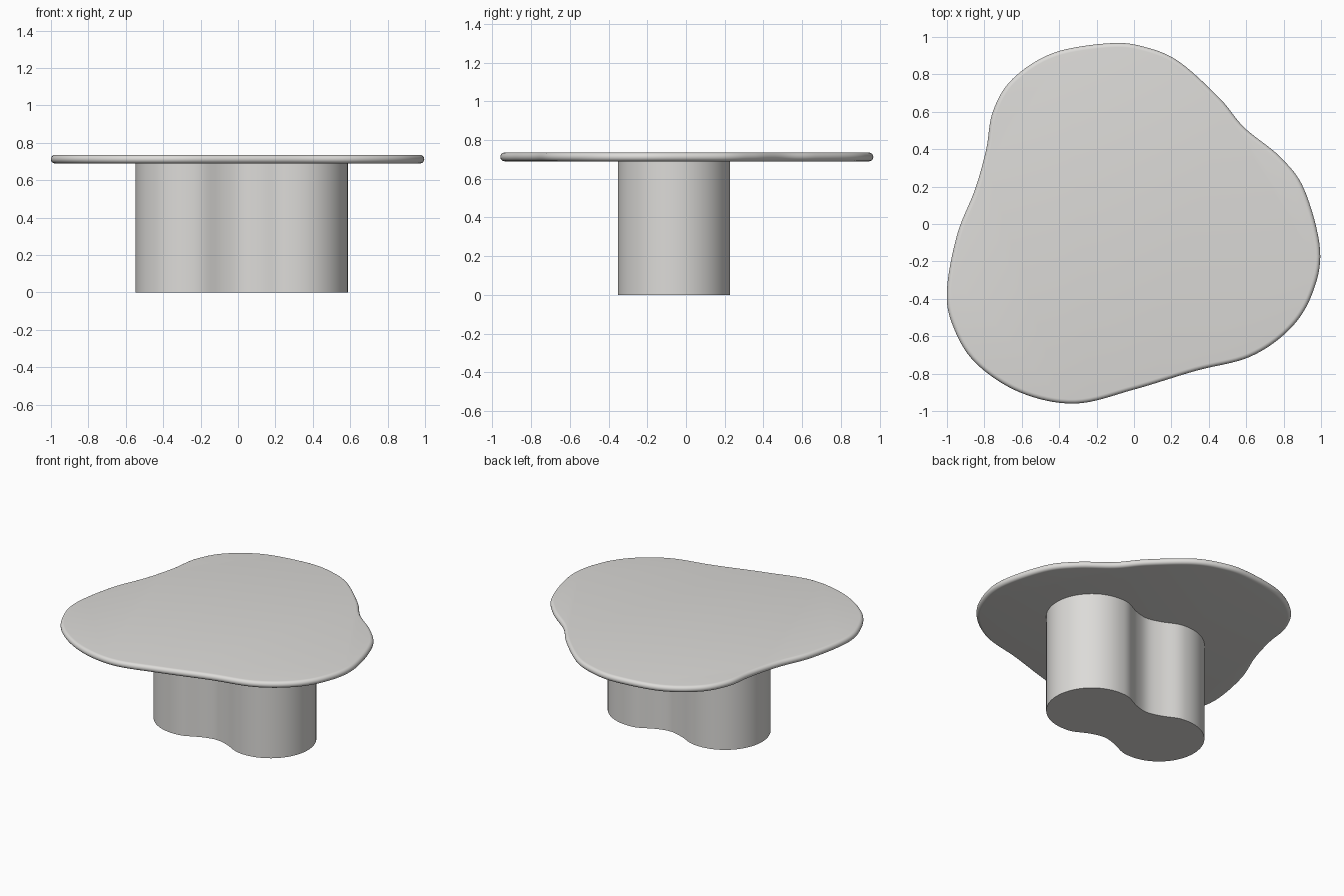
import bpy, bmesh, math
from mathutils import Vector

if "Cube" in bpy.data.objects:
    bpy.data.objects.remove(bpy.data.objects["Cube"])

mat = bpy.data.materials.new("warm light grey")
mat.diffuse_color = (0.72, 0.71, 0.69, 1)
mat.use_nodes = True
mat.node_tree.nodes["Principled BSDF"].inputs["Base Color"].default_value = mat.diffuse_color


def smooth_loop(pts, steps):
    """Closed Catmull-Rom curve through the points."""
    out, n = [], len(pts)
    for i in range(n):
        a, b, c, d = (Vector(pts[(i + k) % n]) for k in (-1, 0, 1, 2))
        for s in range(steps):
            t = s / steps
            out.append(0.5 * (2 * b + (c - a) * t + (2 * a - 5 * b + 4 * c - d) * t * t
                              + (3 * b - a - 3 * c + d) * t ** 3))
    return out


def inset(loop, dist):
    """Move a counter-clockwise loop inward along its normals."""
    n, out = len(loop), []
    for i in range(n):
        t = (loop[(i + 1) % n] - loop[i - 1]).normalized()
        out.append(loop[i] + Vector((-t.y, t.x)) * dist)
    return out


def stack(name, loop, profile):
    """Loft the loop through (inset, z) steps and cap both ends."""
    bm = bmesh.new()
    rings = [[bm.verts.new((p.x, p.y, z)) for p in inset(loop, d)] for d, z in profile]
    n = len(loop)
    for lo, hi in zip(rings, rings[1:]):
        for i in range(n):
            j = (i + 1) % n
            bm.faces.new((lo[i], lo[j], hi[j], hi[i]))
    bm.faces.new(rings[0][::-1])
    bm.faces.new(rings[-1])
    bmesh.ops.recalc_face_normals(bm, faces=bm.faces)
    me = bpy.data.meshes.new(name)
    bm.to_mesh(me)
    bm.free()
    me.materials.append(mat)
    ob = bpy.data.objects.new(name, me)
    bpy.context.collection.objects.link(ob)
    bpy.context.view_layer.objects.active = ob
    ob.select_set(True)
    bpy.ops.object.shade_smooth_by_angle(angle=math.radians(35))
    ob.select_set(False)
    return ob


# Tabletop: pebble outline, counter-clockwise, with a rounded rim
top_pts = [(0.995, -0.14), (0.91, 0.185), (0.78, 0.36), (0.59, 0.515), (0.46, 0.67),
           (0.245, 0.865), (0.07, 0.943), (-0.12, 0.967), (-0.43, 0.915), (-0.65, 0.775),
           (-0.755, 0.6), (-0.79, 0.4), (-0.85, 0.185), (-0.945, -0.055), (-1.0, -0.35),
           (-0.97, -0.54), (-0.85, -0.74), (-0.61, -0.9), (-0.315, -0.96), (0, -0.885),
           (0.33, -0.785), (0.62, -0.71), (0.83, -0.565), (0.95, -0.38)]
z0, z1 = 0.69, 0.735
h = (z1 - z0) / 2
rim = [(h * (1 - math.cos(a)), z0 + h + h * math.sin(a))
       for a in (math.pi * (k / 10 - 0.5) for k in range(11))]
stack("tabletop", smooth_loop(top_pts, 8), rim)

# Pedestal: two round lobes joined by a soft waist
cy, waist = -0.0625, 0.208
ped_pts = []
for cx, r, start in ((0.297, 0.29, -105), (-0.26, 0.288, 75)):
    for k in range(15):
        a = math.radians(start + 15 * k)
        ped_pts.append((cx + r * math.cos(a), cy + r * math.sin(a)))
    side = 1 if start < 0 else -1
    ped_pts += [(0.02 + side * 0.1, cy + side * 0.231), (0.02, cy + side * waist),
                (0.02 - side * 0.1, cy + side * 0.231)]
stack("pedestal", smooth_loop(ped_pts, 5), [(0, 0), (0, z0 + 0.005)])
